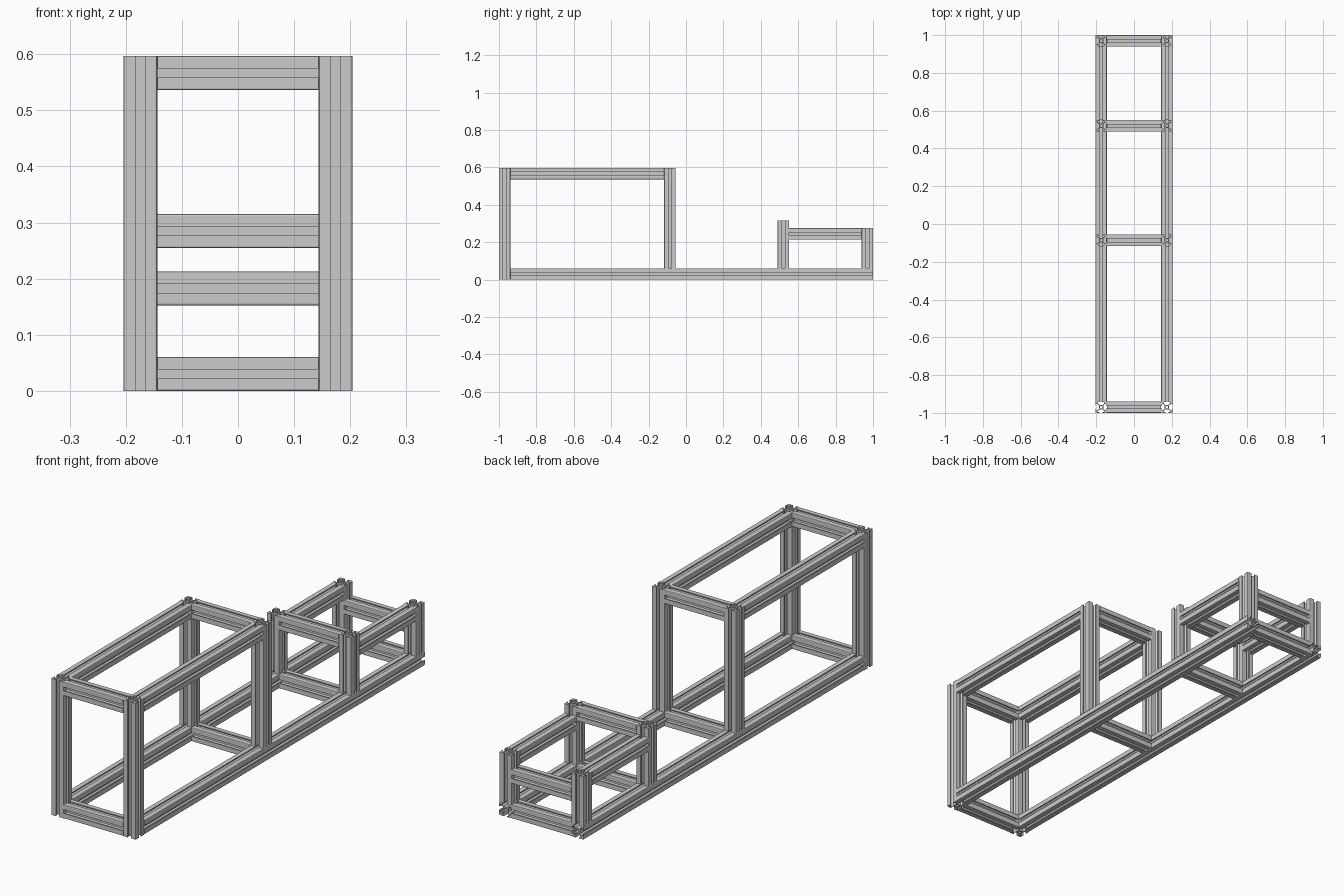
import bpy, math

if "Cube" in bpy.data.objects:
    bpy.data.objects.remove(bpy.data.objects["Cube"])

S = 0.0606            # width of the extruded bar
H = S / 2
U = S / 30            # profile is drawn on a 30 unit grid
XP = 0.2045 - H       # centre of side members
INNER = XP - H        # inner half width


def profile_points():
    # half of one corner, from slot floor to the outer edge
    half = [(4.5, 6), (8.25, 10), (8.25, 13), (4, 13), (4, 15), (13.5, 15), (14.55, 14.55)]
    corner = half + [(y, x) for x, y in reversed(half[:-1])]
    pts = []
    for k in range(4):
        c, s = round(math.cos(k * math.pi / 2)), round(math.sin(k * math.pi / 2))
        # clockwise inside a corner, so go through corners clockwise as well
        pts += [(x * c + y * s, -x * s + y * c) for x, y in corner]
    return pts


BORE = [(3.4 * math.cos(a * math.pi / 8), 3.4 * math.sin(a * math.pi / 8)) for a in range(16)]


def bar(name, axis, centre, length):
    # slotted extrusion with a centre bore, running along the given axis
    cu = bpy.data.curves.new(name, 'CURVE')
    cu.dimensions = '2D'
    cu.fill_mode = 'BOTH'
    cu.extrude = length / 2
    for loop in (profile_points(), BORE):
        sp = cu.splines.new('POLY')
        sp.points.add(len(loop) - 1)
        for p, (x, y) in zip(sp.points, loop):
            p.co = (x * U, y * U, 0, 1)
        sp.use_cyclic_u = True
    ob = bpy.data.objects.new(name, cu)
    bpy.context.collection.objects.link(ob)
    ob.location = centre
    ob.rotation_euler = {'x': (0, math.pi / 2, 0), 'y': (math.pi / 2, 0, 0), 'z': (0, 0, 0)}[axis]
    return ob


def post(name, y, z0, z1):
    for side, sx in (("left", -1), ("right", 1)):
        bar(f"{side}_{name}", 'z', (sx * XP, y, (z0 + z1) / 2), z1 - z0)


def rail(name, y0, y1, ztop):
    for side, sx in (("left", -1), ("right", 1)):
        bar(f"{side}_{name}", 'y', (sx * XP, (y0 + y1) / 2, ztop - H), y1 - y0)


def crossbar(name, y, ztop):
    bar(name, 'x', (0, y, ztop - H), 2 * INNER)


TOP, STEP, REAR = 0.597, 0.315, 0.275
Y1, Y2, Y3, Y4 = -1 + H, -0.086, 0.52, 1 - H

# posts
post("front_post", Y1, 0, TOP)
post("middle_post", Y2, S, TOP)
post("step_post", Y3, S, STEP)
post("rear_post", Y4, S, REAR)

# lengthwise rails
rail("base_rail", Y1 + H, 1, S)
rail("upper_rail", Y1 + H, Y2 - H, TOP)
rail("rear_rail", Y3 + H, Y4 - H, REAR)

# crossbars
for n, y in (("front", Y1), ("middle", Y2), ("step", Y3), ("rear", Y4)):
    crossbar(n + "_base_crossbar", y, S)
crossbar("front_top_crossbar", Y1, TOP)
crossbar("middle_top_crossbar", Y2, TOP)
crossbar("step_top_crossbar", Y3, STEP)
crossbar("rear_upper_crossbar", Y4, 0.213)

# turn the extruded profiles into meshes
for ob in bpy.context.collection.objects:
    ob.select_set(True)
    bpy.context.view_layer.objects.active = ob
bpy.ops.object.convert(target='MESH')
bpy.ops.object.shade_flat()
